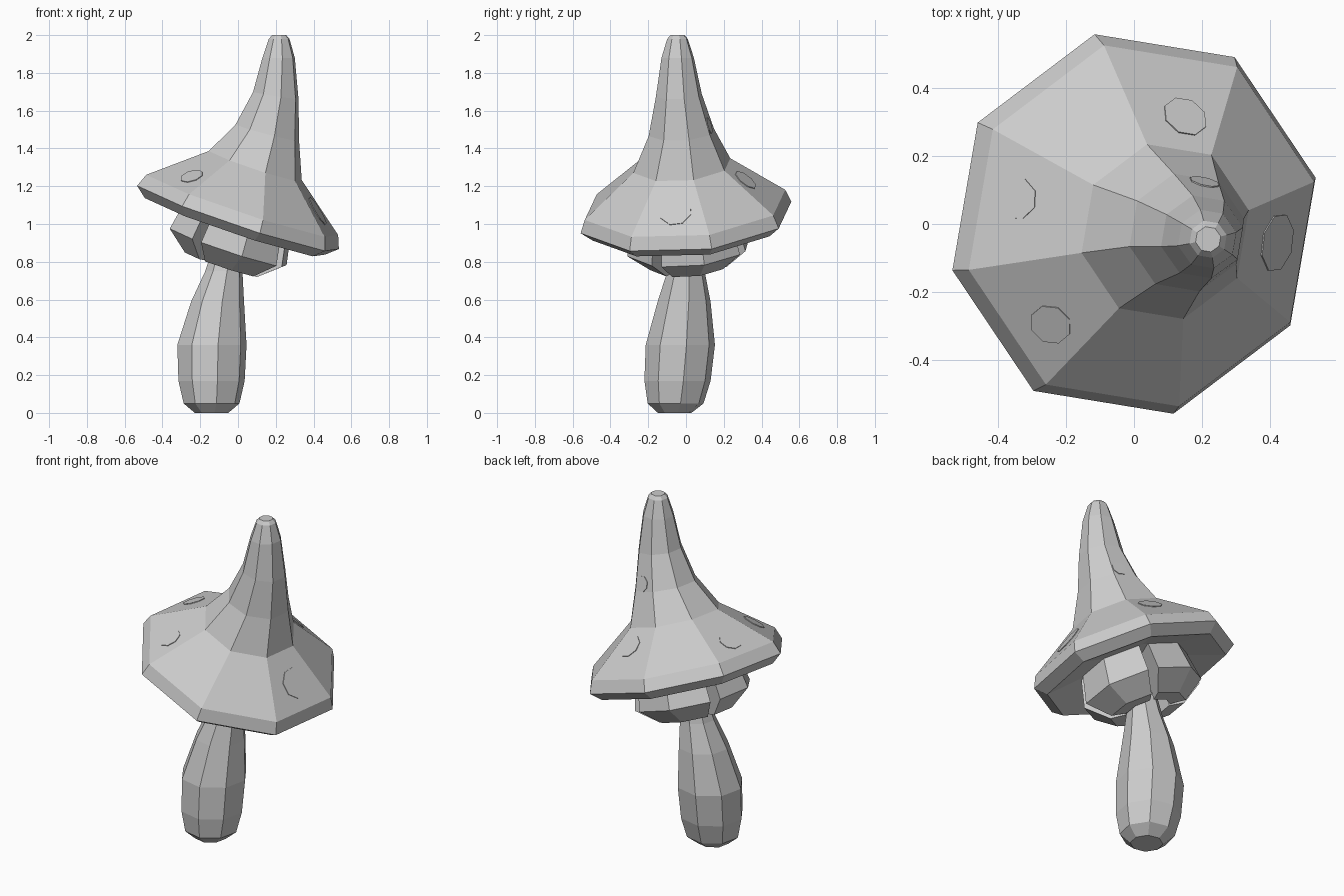
import bpy, bmesh
from math import sin, cos, radians
from mathutils import Vector
from mathutils.bvhtree import BVHTree

if "Cube" in bpy.data.objects:
    bpy.data.objects.remove(bpy.data.objects["Cube"])

Z = Vector((0, 0, 1))
ORIGIN = Vector((0, 0, 1.035))
N = Vector((0.334, -0.081, 1)).normalized()
TILT = Z.rotation_difference(N)


def finish(name, bm):
    bmesh.ops.recalc_face_normals(bm, faces=bm.faces)
    me = bpy.data.meshes.new(name)
    bm.to_mesh(me)
    ob = bpy.data.objects.new(name, me)
    bpy.context.collection.objects.link(ob)
    return ob


def loft(bm, rings):
    vs = [[bm.verts.new(p) for p in r] for r in rings]
    n = len(vs[0])
    for a, b in zip(vs, vs[1:]):
        for i in range(n):
            j = (i + 1) % n
            bm.faces.new((a[i], a[j], b[j], b[i]))
    bm.faces.new(vs[0][::-1])
    bm.faces.new(vs[-1])


def ring(c, normal, r, start=13, n=8):
    q = Z.rotation_difference(Vector(normal))
    return [Vector(c) + q @ Vector((r * cos(radians(start + 360 * i / n)),
                                    r * sin(radians(start + 360 * i / n)), 0))
            for i in range(n)]


# stem: leaning bulb that narrows into the cap
bm = bmesh.new()
loft(bm, [ring((x, y, z), Z, r, 10) for x, y, z, r in (
    (-.14, -.06, 0, .09), (-.14, -.055, .05, .15), (-.14, -.045, .17, .178),
    (-.138, -.03, .36, .186), (-.108, -.01, .59, .142),
    (-.075, .0, .75, .1), (-.02, .01, 1.05, .055))])
finish("stem", bm)

# cap: tilted brim, then a bent spire
bm = bmesh.new()
brim = [ring(ORIGIN + N * h, N, r) for r, h in (
    (.3, .0), (.515, -.05), (.576, 0), (.548, .07), (.265, .29))]
spire = [ring(c, nrm, r) for c, nrm, r in (
    ((.155, -.025, 1.485), (.26, -.06, 1), .178),
    ((.2, -.038, 1.68), (.16, -.03, 1), .125),
    ((.215, -.044, 1.88), Z, .088),
    ((.218, -.045, 1.98), Z, .056),
    ((.218, -.045, 2.0), Z, .038))]
loft(bm, brim + spire)
finish("cap", bm)
bmesh.ops.triangulate(bm, faces=bm.faces)
tree = BVHTree.FromBMesh(bm)

# flush spots on the cap
for i, (x, y, r) in enumerate(((-.345, .075, .063), (.15, .315, .068),
                               (-.245, -.295, .063), (.42, -.055, .088),
                               (.207, .122, .045))):
    hit, nrm, _, _ = tree.ray_cast(Vector((x, y, 3)), -Z)
    if hit is None:
        continue
    if nrm.z < 0:
        nrm = -nrm
    sb = bmesh.new()
    loft(sb, [ring(hit + nrm * h, nrm, r, 20) for h in (-.015, .004)])
    finish(f"spot_{i + 1}", sb)

# gill clumps: four bent blocks hanging under the brim
PROFILE = ((.3, .01), (.335, -.165), (.215, -.262), (.125, -.262), (.15, .01))
for k, name in enumerate(("right", "back", "left", "front")):
    gb = bmesh.new()
    rows = []
    for d in (-40, 0, 40):
        a = radians(14 + 90 * k + d)
        rows.append([ORIGIN + TILT @ Vector((r * cos(a), r * sin(a), h))
                     for r, h in PROFILE])
    loft(gb, rows)
    finish("gill_" + name, gb)
